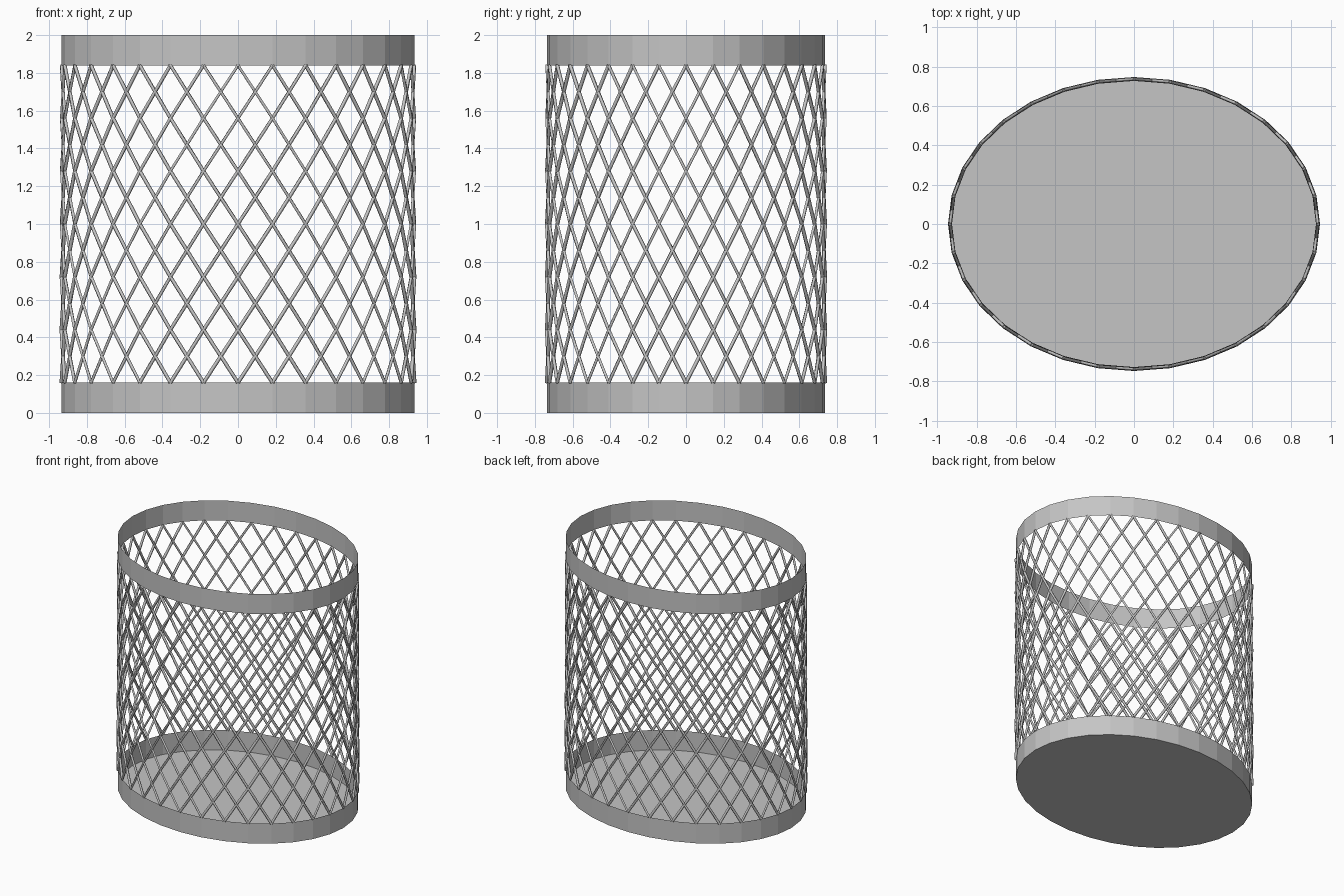
import bpy
import bmesh
import math

cube = bpy.data.objects.get("Cube")
if cube:
    bpy.data.objects.remove(cube, do_unlink=True)

SIDES = 32
RX, RY = 0.935, 0.737
HEIGHT, BAND = 2.0, 0.16
ROWS = 6
WIRE = 0.01

grey = bpy.data.materials.new("grey_metal")
grey.use_nodes = True
colour = (0.56, 0.56, 0.56, 1)
grey.diffuse_color = colour
grey.node_tree.nodes["Principled BSDF"].inputs["Base Color"].default_value = colour


def rim_point(step, z):
    """Point on the oval outline, counted in sides from the +x end."""
    a = math.tau * step / SIDES
    return (RX * math.cos(a), RY * math.sin(a), z)


def mesh_object(name, bm):
    mesh = bpy.data.meshes.new(name)
    bm.to_mesh(mesh)
    bm.free()
    mesh.materials.append(grey)
    obj = bpy.data.objects.new(name, mesh)
    bpy.context.collection.objects.link(obj)
    return obj


def band(name, z0, z1):
    """Thin faceted oval strip."""
    bm = bmesh.new()
    low = [bm.verts.new(rim_point(i, z0)) for i in range(SIDES)]
    high = [bm.verts.new(rim_point(i, z1)) for i in range(SIDES)]
    for i in range(SIDES):
        j = (i + 1) % SIDES
        bm.faces.new((low[i], low[j], high[j], high[i]))
    return mesh_object(name, bm)


def wires(name, direction):
    """One family of spiral wires, each moving one side per row."""
    curve = bpy.data.curves.new(name, "CURVE")
    curve.dimensions = "3D"
    curve.bevel_depth = WIRE
    curve.bevel_resolution = 0
    curve.use_fill_caps = True
    curve.materials.append(grey)
    rise = (HEIGHT - 2 * BAND) / ROWS
    for start in range(SIDES):
        spline = curve.splines.new("POLY")
        spline.points.add(ROWS)
        for row, point in enumerate(spline.points):
            point.co = (*rim_point(start + direction * row, BAND + row * rise), 1)
    obj = bpy.data.objects.new(name, curve)
    bpy.context.collection.objects.link(obj)
    # Turn the swept wires into a plain mesh
    bpy.ops.object.select_all(action="DESELECT")
    obj.select_set(True)
    bpy.context.view_layer.objects.active = obj
    bpy.ops.object.convert(target="MESH")
    bpy.context.view_layer.objects.active.data.shade_flat()


# Solid bands at the foot and the mouth
band("bottom_band", 0, BAND)
band("top_band", HEIGHT - BAND, HEIGHT)

# Closed floor, facing down
floor = bmesh.new()
floor.faces.new([floor.verts.new(rim_point(-i, 0)) for i in range(SIDES)])
mesh_object("floor", floor)

# Crossing wire lattice
wires("wires_leaning_left", 1)
wires("wires_leaning_right", -1)
